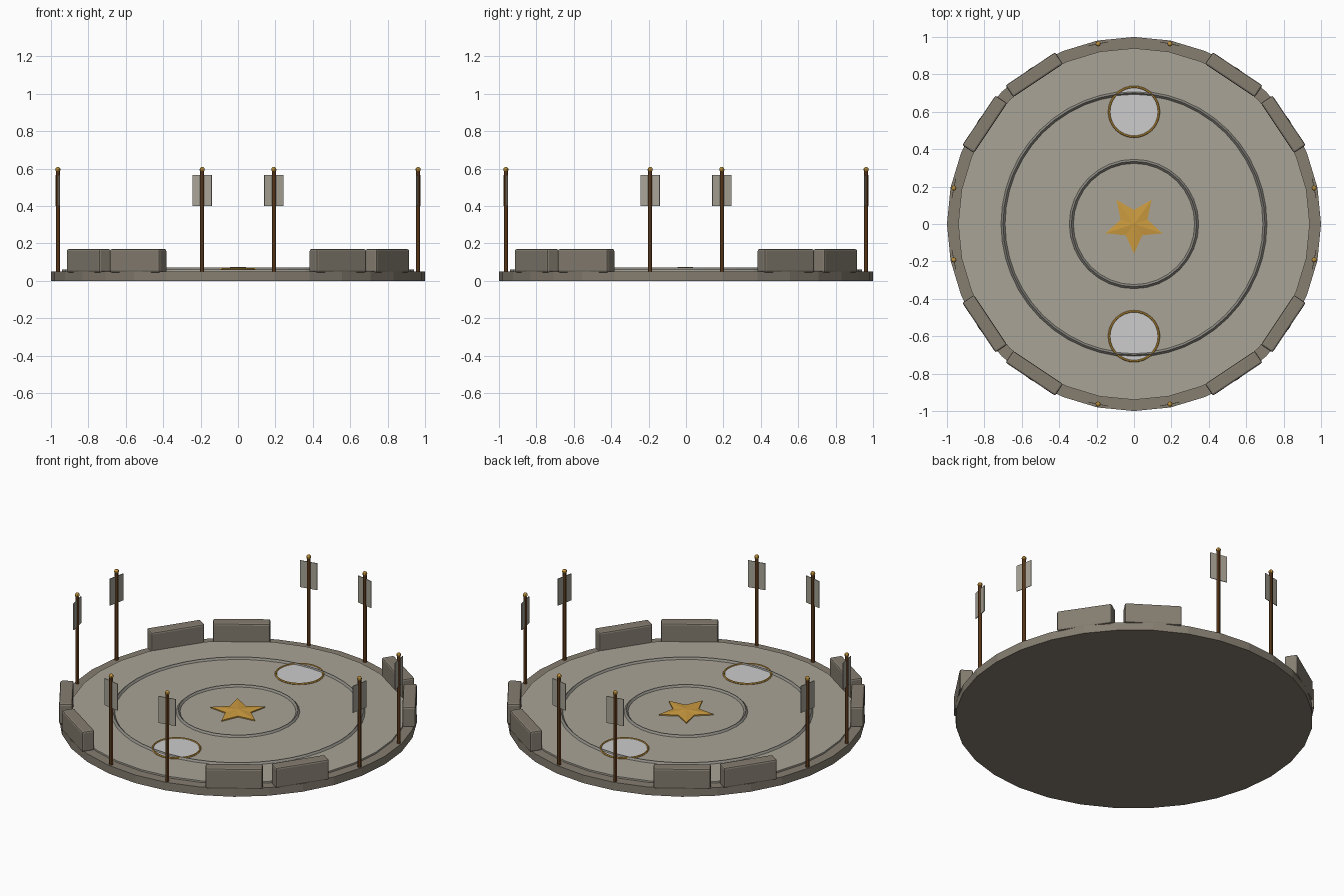
import bpy
import bmesh
from math import sin, cos, pi, radians

old = bpy.data.objects.get("Cube")
if old:
    bpy.data.objects.remove(old, do_unlink=True)


def material(name, *srgb):
    mat = bpy.data.materials.new(name)
    mat.use_nodes = True
    color = [((c + 0.055) / 1.055) ** 2.4 for c in srgb] + [1]
    mat.diffuse_color = color
    mat.node_tree.nodes["Principled BSDF"].inputs["Base Color"].default_value = color
    return mat


STONE = material("dark stone", 0.52, 0.49, 0.44)
FLOOR = material("pale sandstone", 0.66, 0.64, 0.59)
TRIM = material("grey trim", 0.54, 0.53, 0.50)
GOLD = material("gold", 0.80, 0.61, 0.25)
WOOD = material("brown wood", 0.44, 0.28, 0.14)
WHITE = material("white inlay", 0.80, 0.80, 0.80)


def finish(name, mat):
    obj = bpy.context.object
    obj.name = name
    obj.data.materials.append(mat)
    return obj


def cylinder(name, mat, radius, bottom, top, sides, x=0, y=0):
    bpy.ops.mesh.primitive_cylinder_add(
        vertices=sides, radius=radius, depth=top - bottom,
        location=(x, y, (bottom + top) / 2))
    return finish(name, mat)


def ring(name, mat, major, minor, z, y=0, sides=32, section=4):
    bpy.ops.mesh.primitive_torus_add(
        major_radius=major, minor_radius=minor, major_segments=sides,
        minor_segments=section, location=(0, y, z))
    return finish(name, mat)


def box(name, mat, size, location, turn):
    bpy.ops.mesh.primitive_cube_add(size=1, location=location, rotation=(0, 0, turn))
    obj = finish(name, mat)
    obj.scale = size
    bpy.ops.object.transform_apply(location=False, rotation=False, scale=True)
    return obj


# Round platform, raised floor and floor rings
cylinder("platform", STONE, 1.0, 0, 0.05, 32)
cylinder("arena_floor", FLOOR, 0.94, 0.04, 0.06, 32)
ring("outer_floor_ring", TRIM, 0.70, 0.013, 0.058, sides=48)
ring("inner_floor_ring", TRIM, 0.335, 0.013, 0.058)

# White discs with gold rims
for side, y in (("front", -0.6), ("back", 0.6)):
    cylinder(side + "_disc", WHITE, 0.132, 0.055, 0.064, 32, y=y)
    ring(side + "_disc_rim", GOLD, 0.133, 0.006, 0.063, y=y, section=6)

# Centre star with a low peak
bm = bmesh.new()
low, high = [], []
for i in range(10):
    r = 0.075 if i % 2 else 0.16
    a = -pi / 2 + i * pi / 5
    low.append(bm.verts.new((r * cos(a), r * sin(a), 0.055)))
    high.append(bm.verts.new((r * cos(a), r * sin(a), 0.067)))
peak = bm.verts.new((0, 0, 0.075))
for i in range(10):
    j = (i + 1) % 10
    bm.faces.new((low[i], low[j], high[j], high[i]))
    bm.faces.new((high[i], high[j], peak))
bm.faces.new(low[::-1])
mesh = bpy.data.meshes.new("centre_star")
bm.to_mesh(mesh)
bm.free()
mesh.materials.append(GOLD)
bpy.context.collection.objects.link(bpy.data.objects.new("centre_star", mesh))

# Four quarters, each with two wall blocks and two flag poles
for quarter in range(4):
    for offset in (-1, 1):
        a = radians(45 + 90 * quarter + 11.25 * offset)
        wall = box("wall_block", STONE, (0.075, 0.32, 0.125),
                   (0.96 * cos(a), 0.96 * sin(a), 0.1075), a)
        bevel = wall.modifiers.new("bevel", "BEVEL")
        bevel.width = 0.01
        bevel.segments = 2

        a = radians(90 * quarter + 11.25 * offset)
        x, y = 0.982 * cos(a), 0.982 * sin(a)
        cylinder("flag_pole", WOOD, 0.011, 0.05, 0.59, 8, x, y)
        box("flag", FLOOR, (0.004, 0.104, 0.165), (x, y, 0.4825), a)
        bpy.ops.mesh.primitive_uv_sphere_add(
            segments=8, ring_count=6, radius=0.014, location=(x, y, 0.595))
        finish("pole_finial", GOLD)
